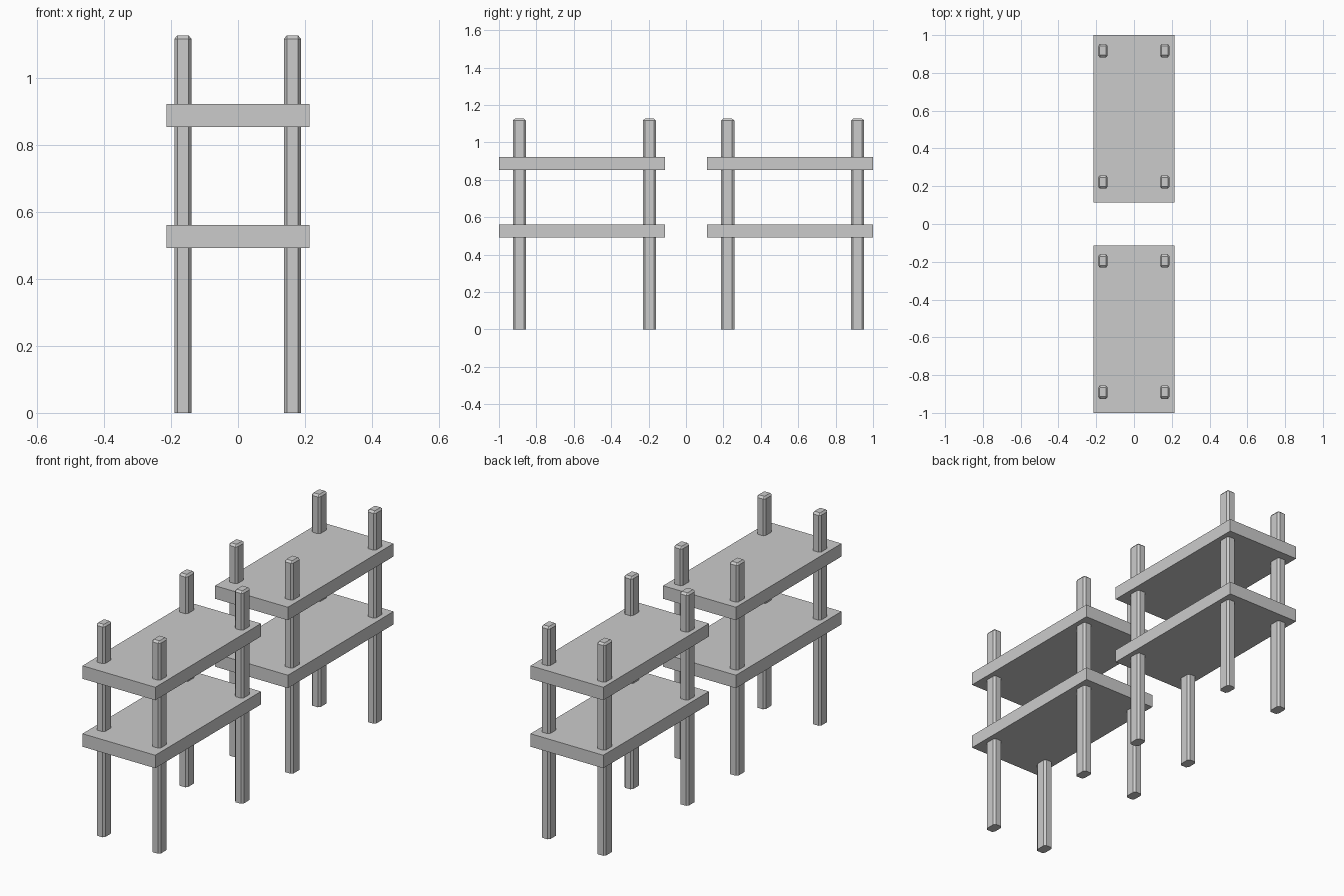
import bpy, bmesh

if "Cube" in bpy.data.objects:
    bpy.data.objects.remove(bpy.data.objects["Cube"])

def add_object(name, bm):
    bmesh.ops.recalc_face_normals(bm, faces=bm.faces)
    me = bpy.data.meshes.new(name)
    bm.to_mesh(me)
    bm.free()
    bpy.context.collection.objects.link(bpy.data.objects.new(name, me))

def octagon(bm, cx, cy, hx, hy, kx, ky, z):
    # rectangle with chamfered corners
    pts = [(hx, hy - ky), (hx - kx, hy), (kx - hx, hy), (-hx, hy - ky),
           (-hx, ky - hy), (kx - hx, -hy), (hx - kx, -hy), (hx, ky - hy)]
    return [bm.verts.new((cx + x, cy + y, z)) for x, y in pts]

def post(name, x, y, height=1.127):
    bm = bmesh.new()
    hx, hy, kx, ky = 0.0255, 0.0355, 0.009, 0.012
    rings = [octagon(bm, x, y, hx, hy, kx, ky, 0),
             octagon(bm, x, y, hx, hy, kx, ky, height - 0.01),
             octagon(bm, x, y, hx - 0.0085, hy - 0.0115, 0.001, 0.001, height)]
    for a, b in zip(rings, rings[1:]):
        for i in range(8):
            j = (i + 1) % 8
            bm.faces.new((a[i], a[j], b[j], b[i]))
    bm.faces.new(rings[0])
    bm.faces.new(rings[-1])
    add_object(name, bm)

def shelf(name, y, z0, z1):
    bm = bmesh.new()
    bmesh.ops.create_cube(bm, size=1)
    bmesh.ops.scale(bm, vec=(0.428, 0.887, z1 - z0), verts=bm.verts)
    bmesh.ops.translate(bm, vec=(0, y, (z0 + z1) / 2), verts=bm.verts)
    add_object(name, bm)

# Two identical shelf units, one behind the other
for unit, cy in (("front", -0.5565), ("back", 0.5565)):
    shelf(unit + "_lower_shelf", cy, 0.492, 0.561)
    shelf(unit + "_upper_shelf", cy, 0.853, 0.922)
    for end, dy in (("near", -0.334), ("far", 0.361)):
        for side, x in (("left", -0.1645), ("right", 0.1625)):
            post(f"{unit}_{end}_{side}_post", x, cy + dy)
